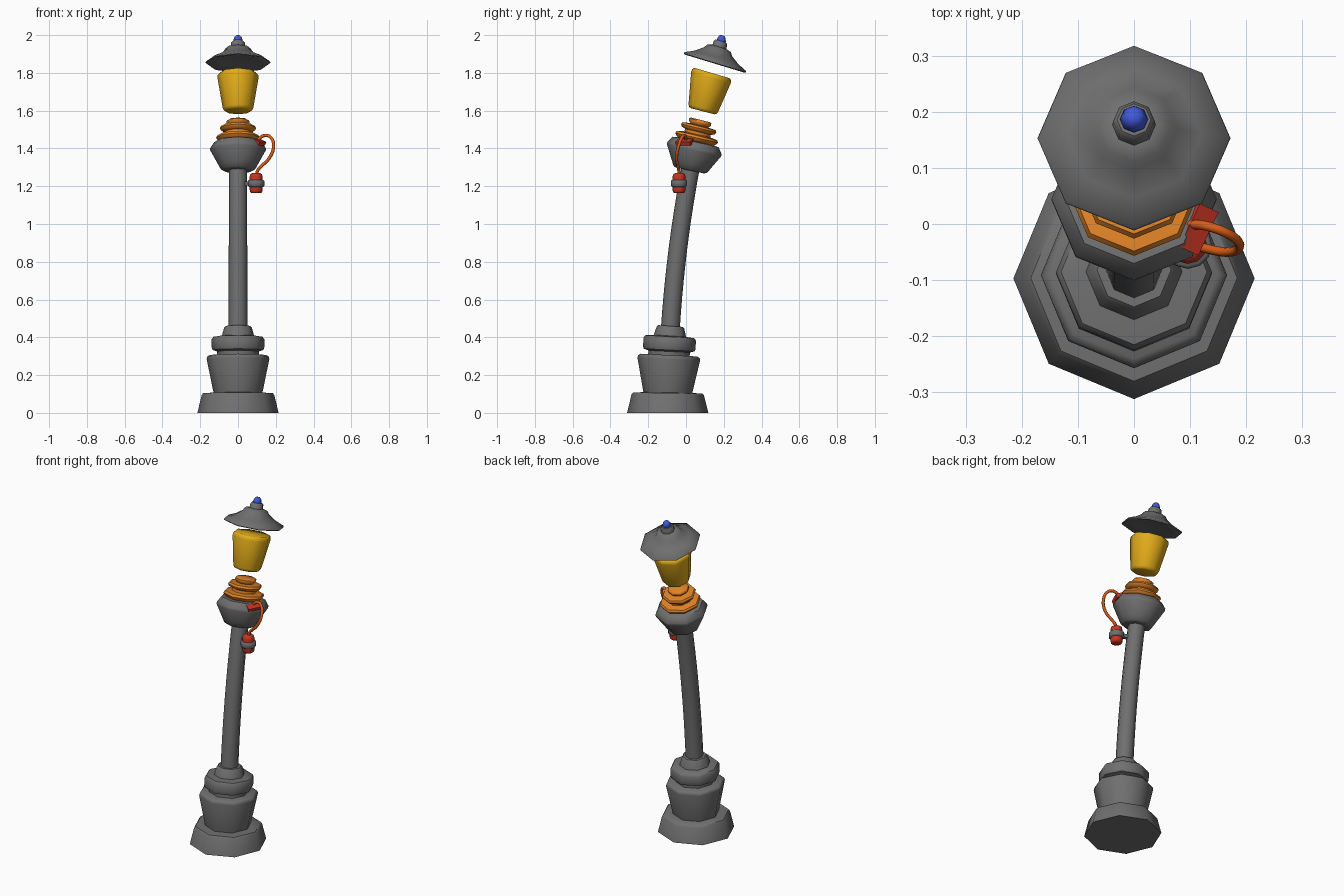
import bpy, bmesh, math
from mathutils import Vector

if "Cube" in bpy.data.objects:
    bpy.data.objects.remove(bpy.data.objects["Cube"])

K = 0.143          # curvature of the leaning post
BASE_Y = -0.097


def material(name, rgb):
    m = bpy.data.materials.new(name)
    m.diffuse_color = (*rgb, 1)
    m.use_nodes = True
    m.node_tree.nodes["Principled BSDF"].inputs["Base Color"].default_value = m.diffuse_color
    return m


GREY = material("iron grey", (0.16, 0.16, 0.16))
YELLOW = material("lamp yellow", (0.76, 0.41, 0.01))
ORANGE = material("ring orange", (0.76, 0.23, 0.02))
BLUE = material("finial blue", (0.05, 0.10, 0.70))
RED = material("device red", (0.56, 0.035, 0.015))
CABLE = material("cable orange", (0.70, 0.11, 0.008))


def bend(x, y, z):
    """Lean a straight point along the curved post."""
    a = math.asin(K * z)
    t = a * 1.1
    return (x, BASE_Y + (1 - math.cos(a)) / K + y * math.cos(t), z - y * math.sin(t))


def finish(bm, name, mat, angle=50):
    bmesh.ops.recalc_face_normals(bm, faces=bm.faces)
    me = bpy.data.meshes.new(name)
    bm.to_mesh(me)
    bm.free()
    me.materials.append(mat)
    ob = bpy.data.objects.new(name, me)
    bpy.context.collection.objects.link(ob)
    bpy.ops.object.select_all(action='DESELECT')
    ob.select_set(True)
    bpy.context.view_layer.objects.active = ob
    bpy.ops.object.shade_smooth_by_angle(angle=math.radians(angle))
    return ob


def lathe(name, profile, mat, n=8, place=bend):
    """Closed n-sided turning of (radius, z) points."""
    bm = bmesh.new()
    rings = []
    for r, z in profile:
        rings.append([bm.verts.new(place(r * math.cos(2 * math.pi * i / n),
                                         r * math.sin(2 * math.pi * i / n), z))
                      for i in range(n)])
    for lo, hi in zip(rings, rings[1:]):
        for i in range(n):
            j = (i + 1) % n
            bm.faces.new((lo[i], lo[j], hi[j], hi[i]))
    bm.faces.new(rings[0][::-1])
    bm.faces.new(rings[-1])
    return finish(bm, name, mat)


def at(cx, cy):
    return lambda x, y, z: (cx + x, cy + y, z)


# stepped base
lathe("plinth", [(.215, 0), (.192, .095), (.184, .105), (.12, .108)], GREY)
lathe("pedestal", [(.128, .10), (.166, .285), (.163, .298), (.15, .306)], GREY)
lathe("collar", [(.11, .30), (.11, .325), (.135, .333), (.139, .345), (.139, .39),
                 (.13, .403), (.085, .408)], GREY)
lathe("neck", [(.088, .40), (.073, .452), (.066, .460)], GREY)

# curved pole
lathe("pole", [(.05 - .002 * i / 10, .45 + .85 * i / 10) for i in range(11)], GREY)

# lamp holder and orange rings
lathe("holder", [(.075, 1.283), (.09, 1.288), (.105, 1.315), (.147, 1.39),
                 (.147, 1.402), (.125, 1.434), (.10, 1.437)], GREY)
lathe("lower_ring", [(.09, 1.43), (.11, 1.447), (.116, 1.456), (.11, 1.468), (.075, 1.474)], ORANGE)
lathe("middle_ring", [(.07, 1.468), (.07, 1.488), (.09, 1.495), (.096, 1.507),
                      (.09, 1.518), (.05, 1.522)], ORANGE)
lathe("top_ring", [(.045, 1.515), (.05, 1.525), (.06, 1.533), (.06, 1.545), (.052, 1.551)], ORANGE)

# glass, roof and finial
lathe("lamp_glass", [(.064, 1.597), (.075, 1.602), (.081, 1.614), (.109, 1.775),
                     (.107, 1.79), (.098, 1.799)], YELLOW)
lathe("roof", [(.10, 1.862), (.165, 1.849), (.172, 1.853), (.17, 1.86), (.12, 1.883),
               (.077, 1.913), (.066, 1.93), (.037, 1.938)], GREY)
lathe("roof_cap", [(.039, 1.93), (.037, 1.960), (.03, 1.968)], GREY)
lathe("finial", [(.018, 1.96), (.025, 1.972), (.019, 1.99), (.010, 1.998)], BLUE)

# hanging device with its clamp
DX, DY = .096, -.037
lathe("device_body", [(.024, 1.163), (.032, 1.169), (.034, 1.18), (.034, 1.25),
                      (.031, 1.263), (.02, 1.27)], RED, 12, at(DX, DY))
lathe("device_clamp", [(.038, 1.197), (.043, 1.202), (.043, 1.228), (.038, 1.233)], GREY, 12, at(DX, DY))


def box(name, size, loc, rot_z, mat, tilt=0):
    bpy.ops.mesh.primitive_cube_add(size=1, location=loc, rotation=(0, tilt, rot_z))
    ob = bpy.context.object
    ob.name = name
    ob.scale = size
    ob.data.materials.append(mat)
    bev = ob.modifiers.new("bevel", 'BEVEL')
    bev.width = .004
    return ob


box("clamp_arm", (.09, .022, .022), (.05, -.014, 1.215), math.atan2(-.045, .096), GREY)

# plug on the rim of the holder
box("plug", (.04, .085, .022), (.112, -.008, 1.433), math.radians(-25), RED, math.radians(25))

# looping cable
path = [(.10, .0, 1.44), (.135, -.005, 1.467), (.172, -.02, 1.46), (.188, -.04, 1.41),
        (.165, -.05, 1.348), (.125, -.043, 1.307), (.105, -.038, 1.285), (.098, -.037, 1.26)]
cu = bpy.data.curves.new("cable", 'CURVE')
cu.dimensions = '3D'
cu.bevel_depth = .0085
cu.bevel_resolution = 2
cu.resolution_u = 6
cu.use_fill_caps = True
sp = cu.splines.new('BEZIER')
sp.bezier_points.add(len(path) - 1)
for p, co in zip(sp.bezier_points, path):
    p.co = Vector(co)
    p.handle_left_type = p.handle_right_type = 'AUTO'
cu.materials.append(CABLE)
bpy.context.collection.objects.link(bpy.data.objects.new("cable", cu))
